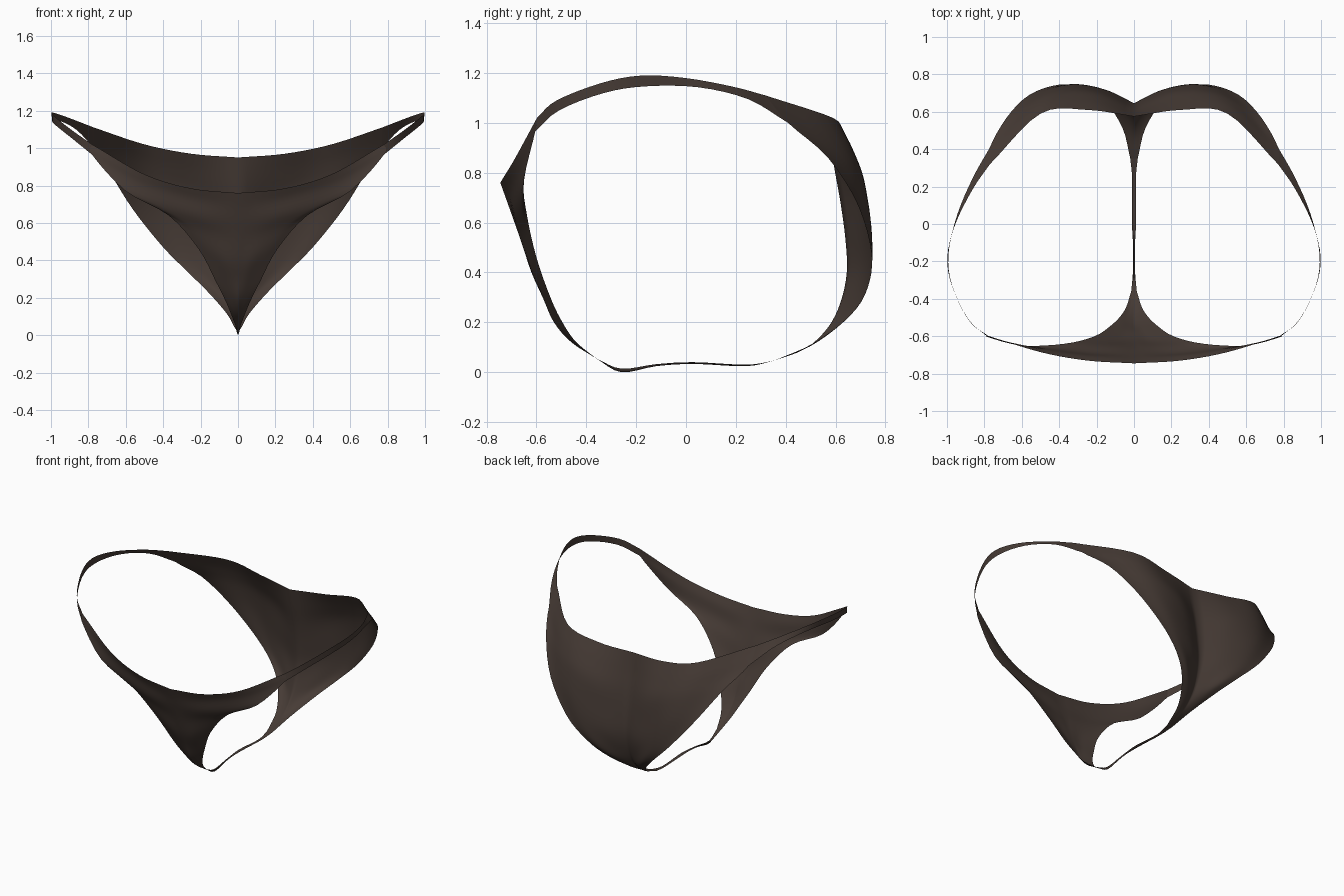
import bpy
from mathutils import Vector

fabric = bpy.data.materials.new("dark_brown_fabric")
fabric.diffuse_color = (0.062, 0.044, 0.036, 1)


def smooth_line(pts, n):
    """Catmull-Rom curve through pts with n steps per span."""
    p = [Vector(q) for q in pts]
    p = [2 * p[0] - p[1]] + p + [2 * p[-1] - p[-2]]
    out = []
    for a, b, c, d in zip(p, p[1:], p[2:], p[3:]):
        for k in range(n):
            t = k / n
            out.append(0.5 * (2 * b + (c - a) * t + (2 * a - 5 * b + 4 * c - d) * t * t
                              + (3 * b - a - 3 * c + d) * t ** 3))
    out.append(p[-2])
    return out


def sheet(name, rows, across, along, flip=False):
    """Smooth cloth surface through rows of points, mirrored in x."""
    rows = [smooth_line(r, across) for r in rows]
    cols = [smooth_line(c, along) for c in zip(*rows)]
    grid = list(zip(*cols))
    w = len(cols)
    verts = [v for r in grid for v in r]
    faces = []
    for i in range(len(grid) - 1):
        for j in range(w - 1):
            f = (i * w + j, i * w + j + 1, (i + 1) * w + j + 1, (i + 1) * w + j)
            faces.append(f[::-1] if flip else f)
    me = bpy.data.meshes.new(name)
    me.from_pydata(verts, [], faces)
    me.materials.append(fabric)
    for p in me.polygons:
        p.use_smooth = True
    ob = bpy.data.objects.new(name, me)
    bpy.context.collection.objects.link(ob)
    m = ob.modifiers.new("mirror", "MIRROR")
    m.use_clip = True
    m.merge_threshold = 0.0005
    return ob


# Back panel: rows from waist to crotch, centre valley to leg edge
sheet("back_panel", [
    [(0, .575, .95), (.25, .61, .97), (.5, .59, 1.02), (.77, .32, 1.11)],
    [(0, .595, .82), (.25, .665, .86), (.5, .645, .91), (.77, .41, 1.0)],
    [(0, .62, .68), (.22, .705, .74), (.45, .70, .79), (.68, .57, .86)],
    [(0, .64, .53), (.18, .715, .58), (.37, .74, .62), (.56, .69, .67)],
    [(0, .645, .40), (.13, .71, .42), (.27, .745, .44), (.40, .745, .47)],
    [(0, .62, .28), (.08, .665, .29), (.17, .71, .30), (.26, .725, .33)],
    [(0, .57, .18), (.04, .60, .185), (.09, .63, .20), (.15, .65, .22)],
    [(0, .48, .095), (.02, .49, .10), (.04, .50, .105), (.06, .51, .115)],
    [(0, .35, .045), (.007, .35, .045), (.013, .35, .045), (.02, .35, .045)],
], 5, 4)

# Front panel: rows from waist to crotch, centre to leg edge
sheet("front_panel", [
    [(0, -.745, .76), (.25, -.73, .785), (.5, -.685, .86), (.78, -.598, 1.02)],
    [(0, -.72, .69), (.25, -.705, .73), (.5, -.67, .81), (.78, -.605, .965)],
    [(0, -.695, .62), (.2, -.69, .64), (.4, -.67, .69), (.6, -.65, .77)],
    [(0, -.66, .52), (.12, -.655, .54), (.24, -.645, .57), (.37, -.64, .64)],
    [(0, -.62, .40), (.07, -.62, .41), (.14, -.61, .43), (.21, -.60, .46)],
    [(0, -.575, .30), (.04, -.57, .30), (.08, -.555, .295), (.12, -.54, .29)],
    [(0, -.53, .20), (.025, -.52, .20), (.05, -.505, .195), (.07, -.49, .19)],
    [(0, -.46, .12), (.012, -.455, .12), (.025, -.45, .12), (.04, -.44, .12)],
    [(0, -.36, .055), (.005, -.36, .055), (.01, -.36, .055), (.015, -.36, .055)],
], 5, 4, flip=True)

# Narrow hip bands: pairs of upper and lower edge points, back to front
sheet("hip_band", [
    [(.77, .32, 1.11), (.77, .41, 1.0)],
    [(.86, .19, 1.145), (.86, .25, 1.095)],
    [(.955, 0, 1.18), (.945, .05, 1.143)],
    [(.998, -.18, 1.19), (.992, -.16, 1.147)],
    [(.97, -.34, 1.16), (.972, -.33, 1.12)],
    [(.88, -.52, 1.09), (.885, -.51, 1.05)],
    [(.78, -.598, 1.02), (.78, -.605, .965)],
], 2, 4, flip=True)

# Thin crotch strip joining the two panels
sheet("crotch_strip", [
    [(0, .35, .045), (.02, .35, .045)],
    [(0, .24, .024), (.010, .24, .030)],
    [(0, .03, .033), (.012, .03, .040)],
    [(0, -.12, .024), (.005, -.12, .032)],
    [(0, -.26, .0), (.006, -.26, .014)],
    [(0, -.36, .055), (.015, -.36, .055)],
], 2, 4)
